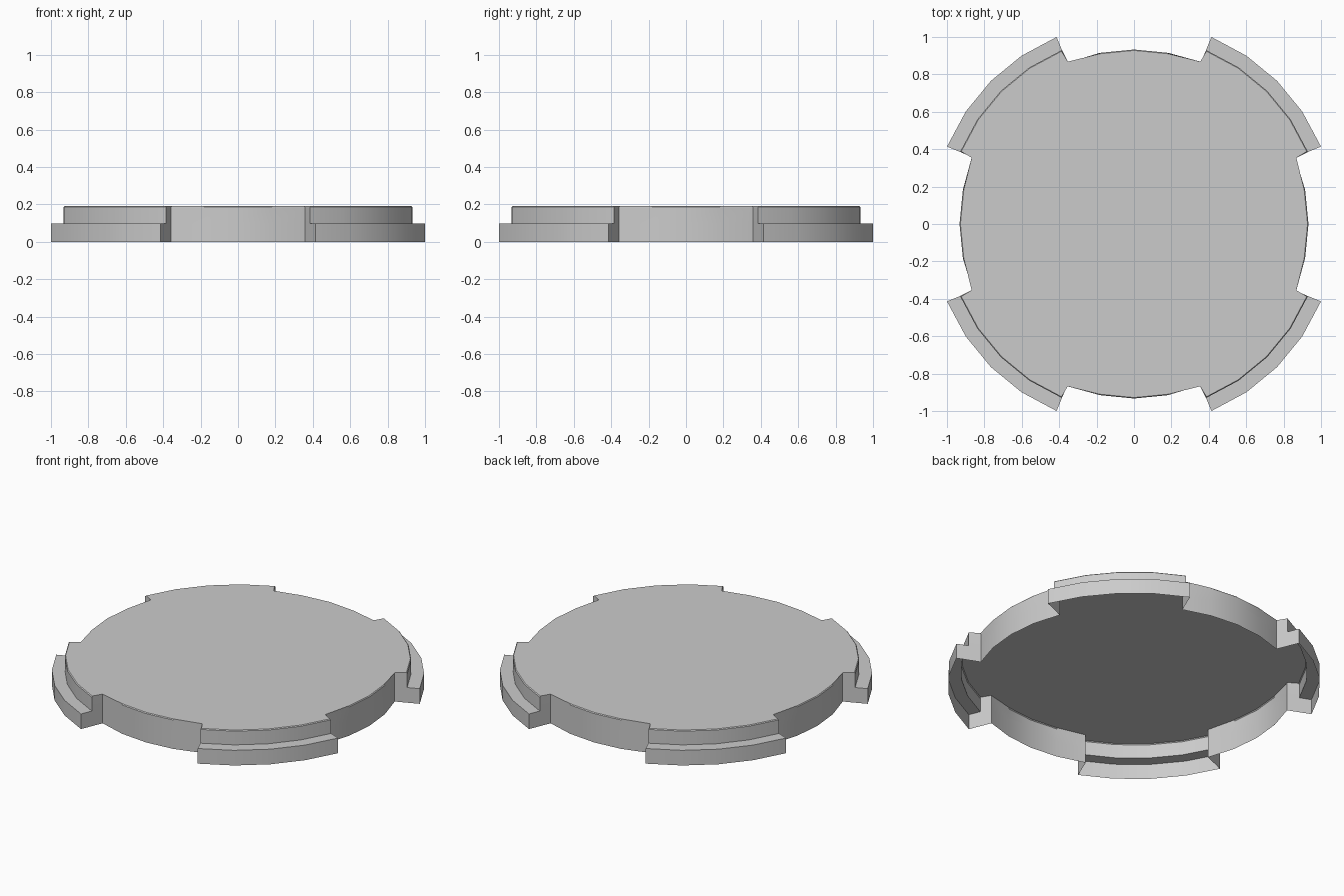
import bpy, bmesh, math

cube = bpy.data.objects.get("Cube")
if cube:
    bpy.data.objects.remove(cube, do_unlink=True)

HEIGHT, LEDGE = 0.19, 0.097          # top and step heights
R_RIM, R_STEP, R_TAB = 0.933, 1.007, 1.082
STEP = math.radians(11.25)

grey = bpy.data.materials.new("plain_grey")
grey.use_nodes = True
colour = (0.6, 0.6, 0.6, 1)
grey.diffuse_color = colour
grey.node_tree.nodes["Principled BSDF"].inputs["Base Color"].default_value = colour

bm = bmesh.new()
known = {}


def vert(radius, angle, z):
    """Return a shared vertex at a polar position."""
    co = (radius * math.cos(angle), radius * math.sin(angle), z)
    key = tuple(round(c, 4) for c in co)
    if key not in known:
        known[key] = bm.verts.new(co)
    return known[key]


def outline(tab_radius, z):
    """Ring of four plain rim arcs and four projecting tabs."""
    ring = []
    for q in range(4):
        a = q * math.pi / 2
        ring += [vert(R_RIM, a + i * STEP, z) for i in range(-2, 3)]
        ring.append(vert(R_STEP, a + 2 * STEP, z))
        ring += [vert(tab_radius, a + i * STEP, z) for i in range(2, 7)]
        ring.append(vert(R_STEP, a + 6 * STEP, z))
    return ring


def bridge(lower, upper):
    """Join two rings, skipping collapsed faces."""
    for i in range(len(lower)):
        j = (i + 1) % len(lower)
        corners = list(dict.fromkeys((lower[i], lower[j], upper[j], upper[i])))
        if len(corners) > 2:
            bm.faces.new(corners)


# Open-bottomed shell: lower wall, tab ledges, upper wall, flat top
rings = [outline(R_TAB, 0), outline(R_TAB, LEDGE),
         outline(R_STEP, LEDGE), outline(R_STEP, HEIGHT)]
for lower, upper in zip(rings, rings[1:]):
    bridge(lower, upper)
top = bm.faces.new(list(dict.fromkeys(rings[-1])))

# Fine chamfer around the top
bmesh.ops.bevel(bm, geom=list(top.edges), offset=0.005, segments=1,
                affect='EDGES', clamp_overlap=True)

mesh = bpy.data.meshes.new("tabbed_lid")
bm.to_mesh(mesh)
bm.free()
mesh.materials.append(grey)
lid = bpy.data.objects.new("tabbed_lid", mesh)
bpy.context.collection.objects.link(lid)

bpy.ops.object.select_all(action='DESELECT')
lid.select_set(True)
bpy.context.view_layer.objects.active = lid
bpy.ops.object.shade_smooth_by_angle(angle=math.radians(30))
